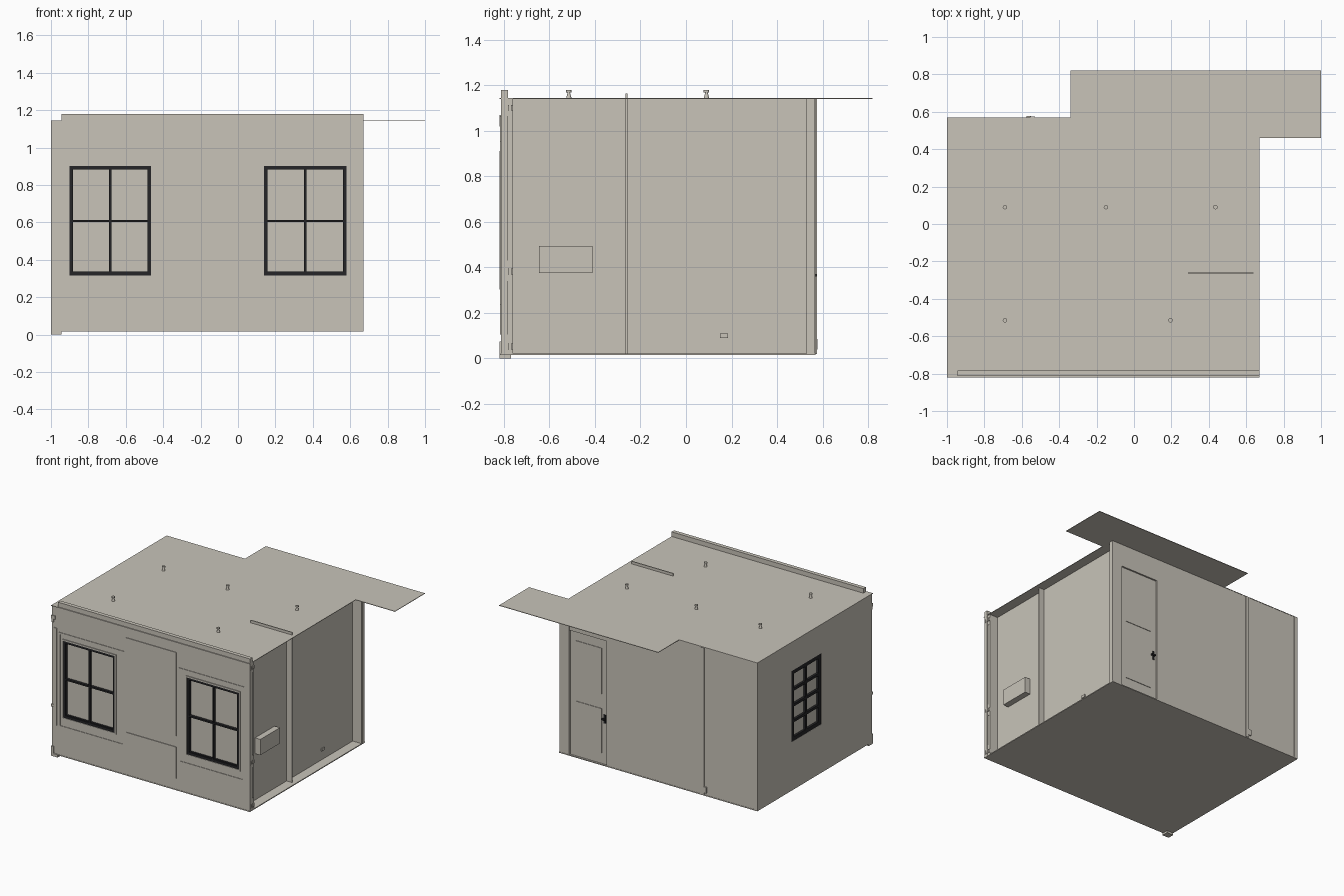
import bpy, bmesh, math
from mathutils import Vector

if "Cube" in bpy.data.objects:
    bpy.data.objects.remove(bpy.data.objects["Cube"])


def material(name, rgb):
    m = bpy.data.materials.new(name)
    m.diffuse_color = (*rgb, 1)
    m.use_nodes = True
    m.node_tree.nodes["Principled BSDF"].inputs["Base Color"].default_value = m.diffuse_color
    return m


PLASTER = material("warm grey", (0.58, 0.55, 0.485))
BLACK = material("dark window frame", (0.018, 0.018, 0.02))
AXIS = {'x': 0, 'y': 1, 'z': 2}


def finish(name, bm, mat):
    bmesh.ops.recalc_face_normals(bm, faces=bm.faces)
    me = bpy.data.meshes.new(name)
    bm.to_mesh(me)
    bm.free()
    me.materials.append(mat)
    ob = bpy.data.objects.new(name, me)
    bpy.context.collection.objects.link(ob)
    return ob


def boxes(name, items, mat=PLASTER):
    """One object from several boxes (x0, x1, y0, y1, z0, z1)."""
    bm = bmesh.new()
    for x0, x1, y0, y1, z0, z1 in items:
        vs = bmesh.ops.create_cube(bm, size=1)['verts']
        for v in vs:
            v.co = Vector(((x0 + x1) / 2 + v.co.x * (x1 - x0),
                           (y0 + y1) / 2 + v.co.y * (y1 - y0),
                           (z0 + z1) / 2 + v.co.z * (z1 - z0)))
    return finish(name, bm, mat)


def slab(name, axis, pos, depth, rect, holes=(), mat=PLASTER):
    """Flat panel across an axis with rectangular holes, given thickness."""
    k = AXIS[axis]

    def point(u, v):
        c = [u, v]
        c.insert(k, pos)
        return c
    us = sorted({rect[0], rect[1], *[h[i] for h in holes for i in (0, 1)]})
    vs = sorted({rect[2], rect[3], *[h[i] for h in holes for i in (2, 3)]})
    bm = bmesh.new()
    grid = {(u, v): bm.verts.new(point(u, v)) for u in us for v in vs}
    for a, b in zip(us, us[1:]):
        for c, d in zip(vs, vs[1:]):
            mu, mv = (a + b) / 2, (c + d) / 2
            if not any(h[0] < mu < h[1] and h[2] < mv < h[3] for h in holes):
                bm.faces.new([grid[a, c], grid[b, c], grid[b, d], grid[a, d]])
    bmesh.ops.delete(bm, geom=[v for v in bm.verts if not v.link_faces], context='VERTS')
    ext = bmesh.ops.extrude_face_region(bm, geom=bm.faces[:], use_keep_orig=True)
    move = Vector((0, 0, 0))
    move[k] = depth
    bmesh.ops.translate(bm, vec=move, verts=[g for g in ext['geom'] if isinstance(g, bmesh.types.BMVert)])
    return finish(name, bm, mat)


def inset(r, w):
    return (r[0] + w, r[1] - w, r[2] + w, r[3] - w)


def window(name, axis, pos, depth, rect, cols, rows, rim, bar):
    """Dark frame with glazing bars, cut as a slab with pane-shaped holes."""
    u0, u1, v0, v1 = inset(rect, rim)
    cw, ch = (u1 - u0) / cols, (v1 - v0) / rows
    panes = []
    for i in range(cols):
        for j in range(rows):
            panes.append((u0 + i * cw + (bar / 2 if i else 0), u0 + (i + 1) * cw - (bar / 2 if i < cols - 1 else 0),
                          v0 + j * ch + (bar / 2 if j else 0), v0 + (j + 1) * ch - (bar / 2 if j < rows - 1 else 0)))
    slab(name + "_frame", axis, pos, depth, rect, panes, BLACK)
    slab(name + "_panes", axis, pos + depth * 0.7, depth * 0.2, inset(rect, rim / 2))


# floor and L-shaped roof
boxes("floor", [(-1, 0.67, -0.815, 0.57, 0.015, 0.022)])
slab("roof", 'z', 1.145, -0.004, (-1, 1, -0.82, 0.82),
     [(-1, -0.34, 0.57, 0.82), (0.67, 1, -0.82, 0.46)])

# front wall with two window openings
Y = -0.813
front = [(-0.90, -0.465, 0.315, 0.90), (0.14, 0.58, 0.315, 0.90)]
slab("front_wall", 'y', Y, 0.03, (-0.945, 0.67, 0.02, 1.18), front)
for i, r in enumerate(front):
    n = f"front_window_{i + 1}"
    window(n, 'y', Y - 0.002, 0.03, r, 2, 2, 0.018, 0.012)
    # casing around the opening and outer moulding
    slab(n + "_casing", 'y', Y, -0.006, inset(r, -0.011), [r])
    o = (r[0] - 0.04, r[1] + 0.075, 0.235, 0.955) if i == 0 else (r[0] - 0.07, r[1] + 0.045, 0.235, 0.955)
    slab(n + "_moulding", 'y', Y, -0.004, o, [inset(o, 0.012)])
    boxes(n + "_lower_sash", [(r[0] + 0.015, r[1] - 0.015, Y + 0.004, Y + 0.02, r[2] + 0.015, r[2] + 0.022)], BLACK)

# raised panels between the windows
for n, z0, z1 in (("upper", 0.43, 1.065), ("lower", 0.105, 0.345)):
    boxes(f"front_{n}_panel", [(-0.37, 0.05, Y - 0.005, Y + 0.002, z0, z1)])

# front left corner column with panel, brackets and foot
boxes("left_column", [(-1, -0.945, -0.812, -0.77, 0.02, 1.141)])
boxes("left_column_panel", [(-0.98, -0.955, -0.818, -0.81, 0.24, 0.98)])
boxes("left_column_brackets", [(-1, -0.967, -0.82, -0.81, 1.045, 1.07), (-0.995, -0.98, -0.82, -0.81, 1.02, 1.045),
                               (-1, -0.98, -0.82, -0.81, 0.375, 0.395), (-1, -0.982, -0.82, -0.81, 0.02, 0.075)])
boxes("left_column_foot", [(-1, -0.945, -0.82, -0.77, 0, 0.02)])

# front right corner post with side panels and brackets
boxes("right_post", [(0.59, 0.662, -0.785, -0.76, 0.02, 1.141)])
slab("right_post_face", 'x', 0.655, 0.01, (-0.812, -0.76, 0.02, 1.141),
     [(-0.808, -0.767, 0.105, 0.34), (-0.808, -0.767, 0.43, 1.065)])
boxes("right_post_brackets", [(0.66, 0.672, y, y + 0.01, z, z + 0.025)
                              for z in (0.04, 0.37, 1.09) for y in (-0.806, -0.788, -0.77)])

# recessed right wall, fin partition, back corner post, wall box
boxes("right_wall", [(0.585, 0.595, -0.785, 0.57, 0.02, 1.143)])
boxes("partition", [(0.29, 0.64, -0.265, -0.258, 0.02, 1.165)])
boxes("back_right_post", [(0.59, 0.668, 0.53, 0.568, 0.02, 1.141)])
boxes("wall_box", [(0.59, 0.64, -0.645, -0.41, 0.375, 0.495)])
boxes("wall_outlet", [(0.59, 0.602, 0.15, 0.185, 0.09, 0.11)])

# left wall with small-paned window
side = (-0.20, 0.16, 0.385, 0.925)
slab("left_wall", 'x', -1, 0.03, (-0.79, 0.57, 0.02, 1.143), [side])
window("left_window", 'x', -0.999, 0.025, side, 2, 4, 0.03, 0.02)

# back wall with door
door = (0.27, 0.59, 0.02, 0.97)
slab("back_wall", 'y', 0.568, -0.03, (-1, 0.67, 0.02, 1.143), [door])
boxes("door", [(0.27, 0.59, 0.54, 0.556, 0.02, 0.97)])
for n, z0, z1 in (("upper", 0.55, 0.90), ("lower", 0.10, 0.44)):
    boxes(f"door_{n}_panel", [(0.32, 0.54, 0.55, 0.56, z0, z1)])
boxes("door_handle", [(0.285, 0.30, 0.55, 0.562, 0.335, 0.40), (0.285, 0.315, 0.56, 0.574, 0.36, 0.372)], BLACK)

# vertical pipe strip on the back wall
boxes("back_pipe", [(-0.555, -0.53, 0.565, 0.575, 0.02, 1.141), (-0.575, -0.55, 0.565, 0.578, 0.04, 0.085)])

# ceiling light mounts poking through the roof
for i, (x, y) in enumerate([(-0.69, 0.09), (-0.15, 0.09), (0.435, 0.09), (-0.69, -0.515), (0.195, -0.515)]):
    bm = bmesh.new()
    for r0, r1, z0, z1 in ((0.012, 0.005, 1.143, 1.17), (0.012, 0.012, 1.17, 1.179)):
        res = bmesh.ops.create_cone(bm, cap_ends=True, segments=12, radius1=r0, radius2=r1, depth=z1 - z0)
        bmesh.ops.translate(bm, verts=res['verts'], vec=(x, y, (z0 + z1) / 2))
    finish(f"roof_mount_{i + 1}", bm, PLASTER)
